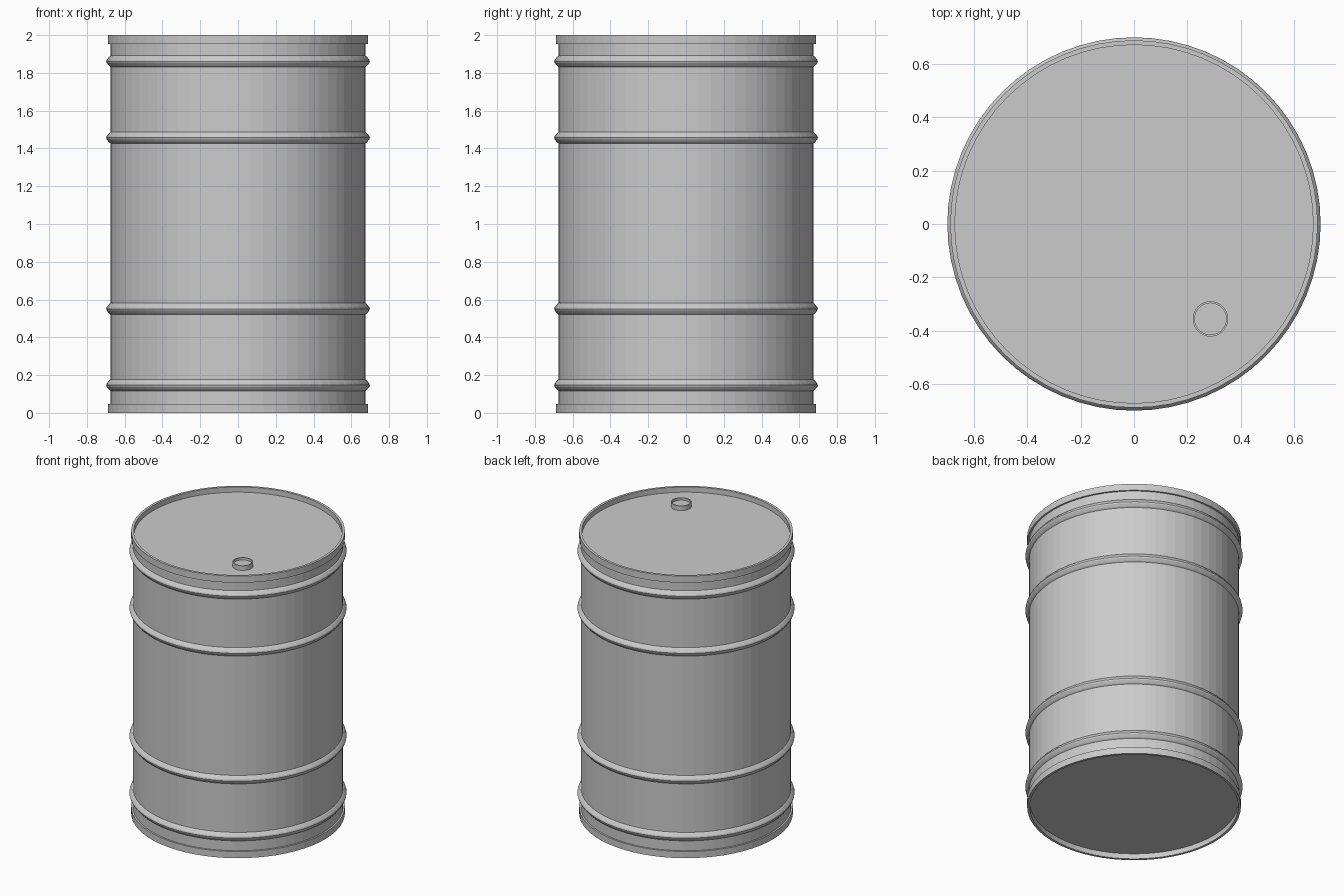
import bpy, bmesh
from math import cos, sin, pi

cube = bpy.data.objects.get("Cube")
if cube:
    bpy.data.objects.remove(cube, do_unlink=True)

# Single painted-steel colour
steel = bpy.data.materials.new("grey steel")
steel.use_nodes = True
steel.diffuse_color = (0.6, 0.6, 0.6, 1)
steel.node_tree.nodes["Principled BSDF"].inputs["Base Color"].default_value = (0.6, 0.6, 0.6, 1)


def lathe(name, profile, sides, centre=(0, 0)):
    """Turn a bottom-to-top (radius, z) profile; its ends are capped flat."""
    bm = bmesh.new()
    rings = [[bm.verts.new((r * cos(2 * pi * i / sides), r * sin(2 * pi * i / sides), z))
              for i in range(sides)] for r, z in profile]
    for low, high in zip(rings, rings[1:]):
        for i in range(sides):
            j = (i + 1) % sides
            bm.faces.new((low[i], low[j], high[j], high[i]))
    bm.faces.new(rings[0][::-1])
    bm.faces.new(rings[-1])
    mesh = bpy.data.meshes.new(name)
    bm.to_mesh(mesh)
    bm.free()
    mesh.materials.append(steel)
    obj = bpy.data.objects.new(name, mesh)
    obj.location = (*centre, 0)
    bpy.context.collection.objects.link(obj)
    return obj


SIDES = 64
HEIGHT, RECESS, RIM = 2.0, 0.037, 0.047
BODY_R, RIM_R, INNER_R, RING_R = 0.675, 0.687, 0.67, 0.698

# Drum: recessed base, bottom rim, wall with four rolled hoops, top rim, sunken lid
profile = [(INNER_R, RECESS), (INNER_R, 0), (RIM_R, 0), (RIM_R, RIM), (BODY_R, RIM)]
for z in (0.147, 0.551, 1.457, 1.861):
    profile += [(BODY_R, z - 0.03), (0.683, z - 0.024), (RING_R - 0.003, z - 0.009),
                (RING_R, z), (RING_R - 0.003, z + 0.009), (0.683, z + 0.024), (BODY_R, z + 0.03)]
profile += [(BODY_R, HEIGHT - RIM), (RIM_R, HEIGHT - RIM), (RIM_R, HEIGHT),
            (INNER_R, HEIGHT), (INNER_R, HEIGHT - RECESS)]
lathe("drum_body", profile, SIDES)

# Filler cap: short collar with a dished top
lid = HEIGHT - RECESS
lathe("filler_cap", [(0.066, lid - 0.005), (0.066, lid + 0.033), (0.059, lid + 0.033),
                     (0.059, lid + 0.016)], 32, (0.286, -0.355))
